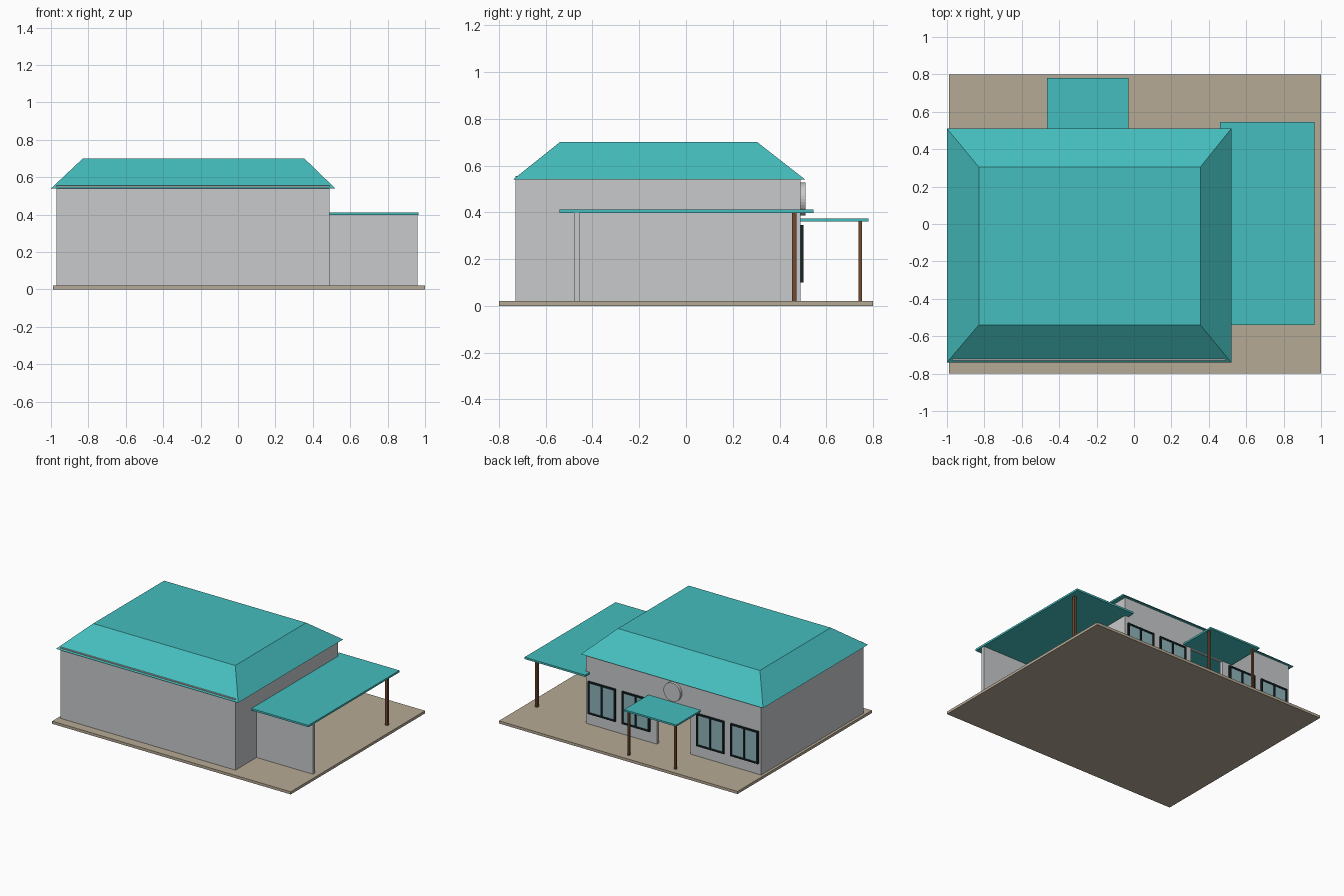
import bpy, bmesh, math

if "Cube" in bpy.data.objects:
    bpy.data.objects.remove(bpy.data.objects["Cube"])


def material(name, rgb):
    m = bpy.data.materials.new(name)
    m.diffuse_color = (*rgb, 1)
    m.use_nodes = True
    m.node_tree.nodes["Principled BSDF"].inputs["Base Color"].default_value = m.diffuse_color
    return m


TEAL = material("teal roof", (0.06, 0.51, 0.51))
GREY = material("light grey wall", (0.58, 0.585, 0.595))
TAN = material("tan paving", (0.47, 0.40, 0.30))
BROWN = material("brown timber", (0.17, 0.068, 0.03))
DARK = material("dark frame", (0.008, 0.017, 0.019))
GLASS = material("blue grey glass", (0.27, 0.45, 0.48))


def finish(name, bm, mat):
    bmesh.ops.recalc_face_normals(bm, faces=bm.faces)
    me = bpy.data.meshes.new(name)
    bm.to_mesh(me)
    bm.free()
    me.materials.append(mat)
    ob = bpy.data.objects.new(name, me)
    bpy.context.collection.objects.link(ob)
    return ob


def frustum(name, low, high, z0, z1, mat):
    """Solid between two rectangles (x0, x1, y0, y1) at two heights."""
    bm = bmesh.new()
    rings = []
    for (x0, x1, y0, y1), z in ((low, z0), (high, z1)):
        rings.append([bm.verts.new((x, y, z)) for x, y in
                      ((x0, y0), (x1, y0), (x1, y1), (x0, y1))])
    bm.faces.new(rings[0])
    bm.faces.new(rings[1])
    for i in range(4):
        j = (i + 1) % 4
        bm.faces.new((rings[0][i], rings[0][j], rings[1][j], rings[1][i]))
    return finish(name, bm, mat)


def box(name, x0, x1, y0, y1, z0, z1, mat):
    return frustum(name, (x0, x1, y0, y1), (x0, x1, y0, y1), z0, z1, mat)


def extruded_xz(name, points, y0, y1, mat):
    """Outline in the xz plane, extruded along y."""
    bm = bmesh.new()
    face = bm.faces.new([bm.verts.new((x, y0, z)) for x, z in points])
    moved = bmesh.ops.extrude_face_region(bm, geom=[face])["geom"]
    bmesh.ops.translate(bm, vec=(0, y1 - y0, 0),
                        verts=[v for v in moved if isinstance(v, bmesh.types.BMVert)])
    return finish(name, bm, mat)


# Paved base
box("base_slab", -0.99, 1.0, -0.8, 0.8, 0, 0.02, TAN)

# Hollow building; the entrance wall has an open doorway
MID, T, TOP = -0.24, 0.025, 0.555
X0, X1, Y0, Y1 = -0.97, 0.49, -0.73, 0.49
box("front_wall", X0, X1, Y0, Y0 + T, 0.01, TOP, GREY)
box("left_wall", X0, X0 + T, Y0 + T, Y1 - T, 0.01, TOP, GREY)
box("right_wall", X1 - T, X1, Y0 + T, Y1 - T, 0.01, TOP, GREY)
DL, DR, DH = MID - 0.14, MID + 0.14, 0.36
extruded_xz("entrance_wall", [(X0, 0.01), (DL, 0.01), (DL, DH), (DR, DH), (DR, 0.01),
                              (X1, 0.01), (X1, TOP), (X0, TOP)], Y1 - T, Y1, GREY)

# Flat-topped hip roof
frustum("main_roof", (-1.0, 0.52, -0.74, 0.51), (-0.83, 0.355, -0.54, 0.305),
        0.54, 0.70, TEAL)

# Windows, mirrored about the doorway
W, F, Z0, Z1 = 0.23, 0.012, 0.10, 0.345
for side in (-1, 1):
    for i, off in enumerate((0.31, 0.595)):
        cx = MID + side * off
        l, r = cx - W / 2, cx + W / 2
        box("window_glass", l + F / 2, r - F / 2, Y1, Y1 + 0.006, Z0 + F / 2, Z1 - F / 2, GLASS)
        for x in (l, cx - F / 2, r - F):
            box("window_upright", x, x + F, Y1, Y1 + 0.013, Z0, Z1, DARK)
        for z in (Z0, Z1 - F):
            box("window_rail", l, r, Y1, Y1 + 0.012, z, z + F, DARK)

# Round plaque above the entrance
disc = [(MID + 0.07 * math.cos(a * math.tau / 32), 0.457 + 0.07 * math.sin(a * math.tau / 32))
        for a in range(32)]
plaque = extruded_xz("round_plaque", disc, Y1, Y1 + 0.021, GREY)

# Entrance canopy on two posts
box("entrance_canopy", MID - 0.225, MID + 0.21, Y1, 0.78, 0.36, 0.373, TEAL)
for side in (-1, 1):
    x = MID + side * 0.195
    box("canopy_post", x - 0.007, x + 0.007, 0.738, 0.752, 0.02, 0.36, BROWN)

# Side carport: roof, end wall and corner post
box("carport_roof", 0.46, 0.965, -0.54, 0.545, 0.398, 0.412, TEAL)
box("carport_wall", X1, 0.96, -0.48, -0.455, 0.01, 0.40, GREY)
box("carport_post", 0.91, 0.93, 0.453, 0.473, 0.02, 0.398, BROWN)
